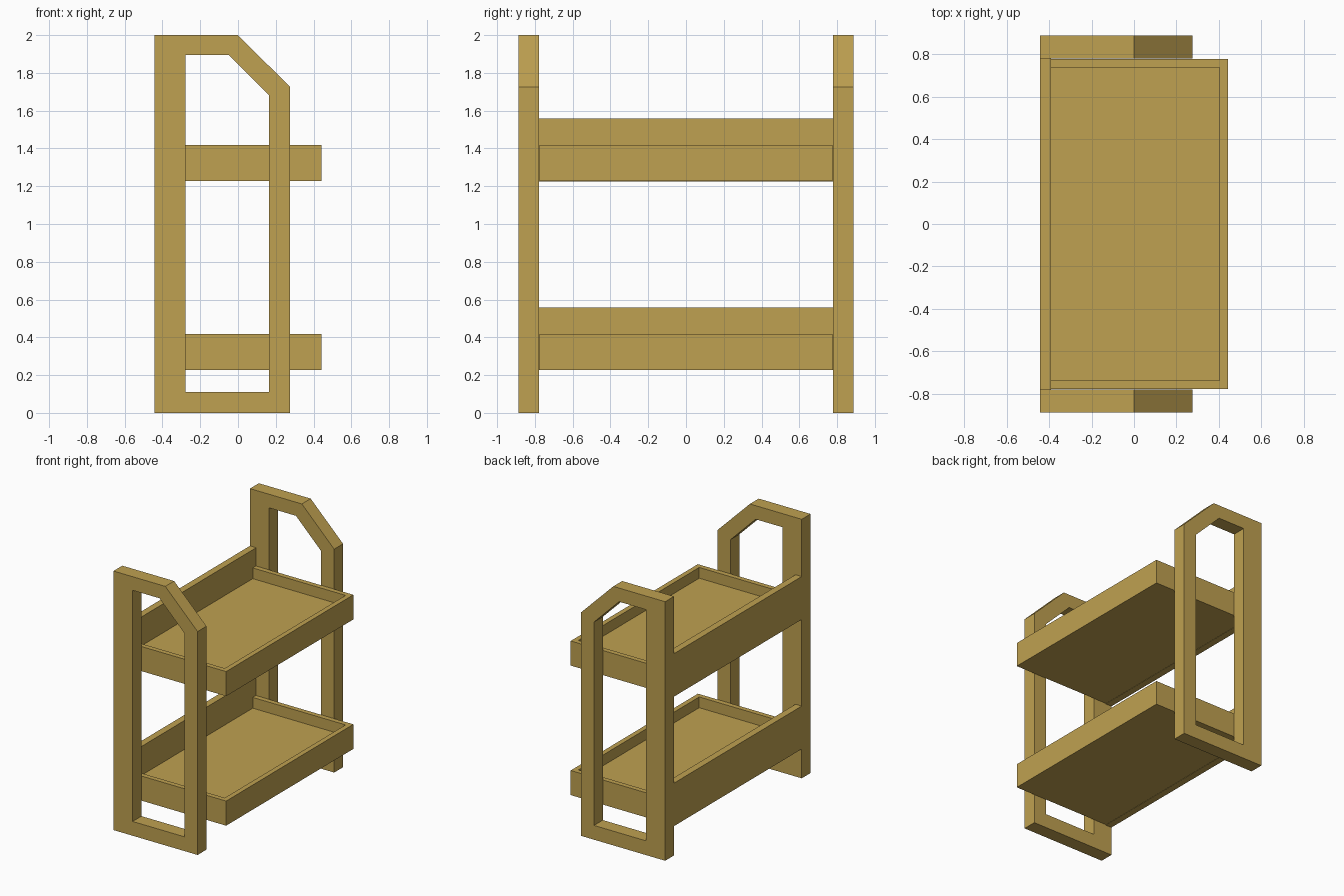
import bpy
import bmesh

cube = bpy.data.objects.get("Cube")
if cube:
    bpy.data.objects.remove(cube, do_unlink=True)

# Single warm wood colour
wood = bpy.data.materials.new("tan_wood")
wood.use_nodes = True
COLOUR = (0.522, 0.355, 0.082, 1.0)
wood.diffuse_color = COLOUR
bsdf = wood.node_tree.nodes["Principled BSDF"]
bsdf.inputs["Base Color"].default_value = COLOUR
bsdf.inputs["Roughness"].default_value = 0.7


def finish(name, bm):
    """Turn a bmesh into a flat-shaded wooden object."""
    bmesh.ops.recalc_face_normals(bm, faces=bm.faces)
    mesh = bpy.data.meshes.new(name)
    bm.to_mesh(mesh)
    bm.free()
    mesh.materials.append(wood)
    obj = bpy.data.objects.new(name, mesh)
    bpy.context.scene.collection.objects.link(obj)
    return obj


def box(x0, x1, y0, y1, z0, z1):
    """Box bmesh between two corners."""
    bm = bmesh.new()
    bmesh.ops.create_cube(bm, size=1)
    for v in bm.verts:
        v.co.x = x1 if v.co.x > 0 else x0
        v.co.y = y1 if v.co.y > 0 else y0
        v.co.z = z1 if v.co.z > 0 else z0
    return bm


# End frames: a ring between an outer and an inner profile, with a cut corner
OUTER = [(-0.443, 0), (0.276, 0), (0.276, 1.725), (0, 2), (-0.443, 2)]
INNER = [(-0.279, 0.11), (0.165, 0.11), (0.165, 1.68), (-0.05, 1.895), (-0.279, 1.895)]


def end_frame(name, y, depth):
    bm = bmesh.new()
    outer = [bm.verts.new((x, y, z)) for x, z in OUTER]
    inner = [bm.verts.new((x, y, z)) for x, z in INNER]
    n = len(outer)
    for i in range(n):
        j = (i + 1) % n
        bm.faces.new((outer[i], outer[j], inner[j], inner[i]))
    ring = bmesh.ops.extrude_face_region(bm, geom=bm.faces[:])
    moved = [g for g in ring["geom"] if isinstance(g, bmesh.types.BMVert)]
    bmesh.ops.translate(bm, vec=(0, depth, 0), verts=moved)
    return finish(name, bm)


end_frame("front_end_frame", -0.779, -0.108)
end_frame("back_end_frame", 0.779, 0.108)


# Shelves: a recessed tray with a taller board along its rear edge
def shelf(name, z):
    bm = box(-0.42, 0.442, -0.776, 0.776, z, z + 0.19)
    bm.faces.ensure_lookup_table()
    top = max(bm.faces, key=lambda f: f.calc_center_median().z)
    bmesh.ops.inset_region(bm, faces=[top], thickness=0.055)
    # Slide the rear rim under the board
    for v in top.verts:
        if v.co.x < 0:
            v.co.x = -0.40
    # Sink the floor with straight walls
    sunk = bmesh.ops.extrude_discrete_faces(bm, faces=[top])["faces"][0]
    bmesh.ops.translate(bm, vec=(0, 0, -0.083), verts=sunk.verts[:])
    finish(name + "_tray", bm)
    finish(name + "_rear_board", box(-0.443, -0.39, -0.779, 0.779, z - 0.002, z + 0.33))


shelf("lower_shelf", 0.228)
shelf("upper_shelf", 1.228)
